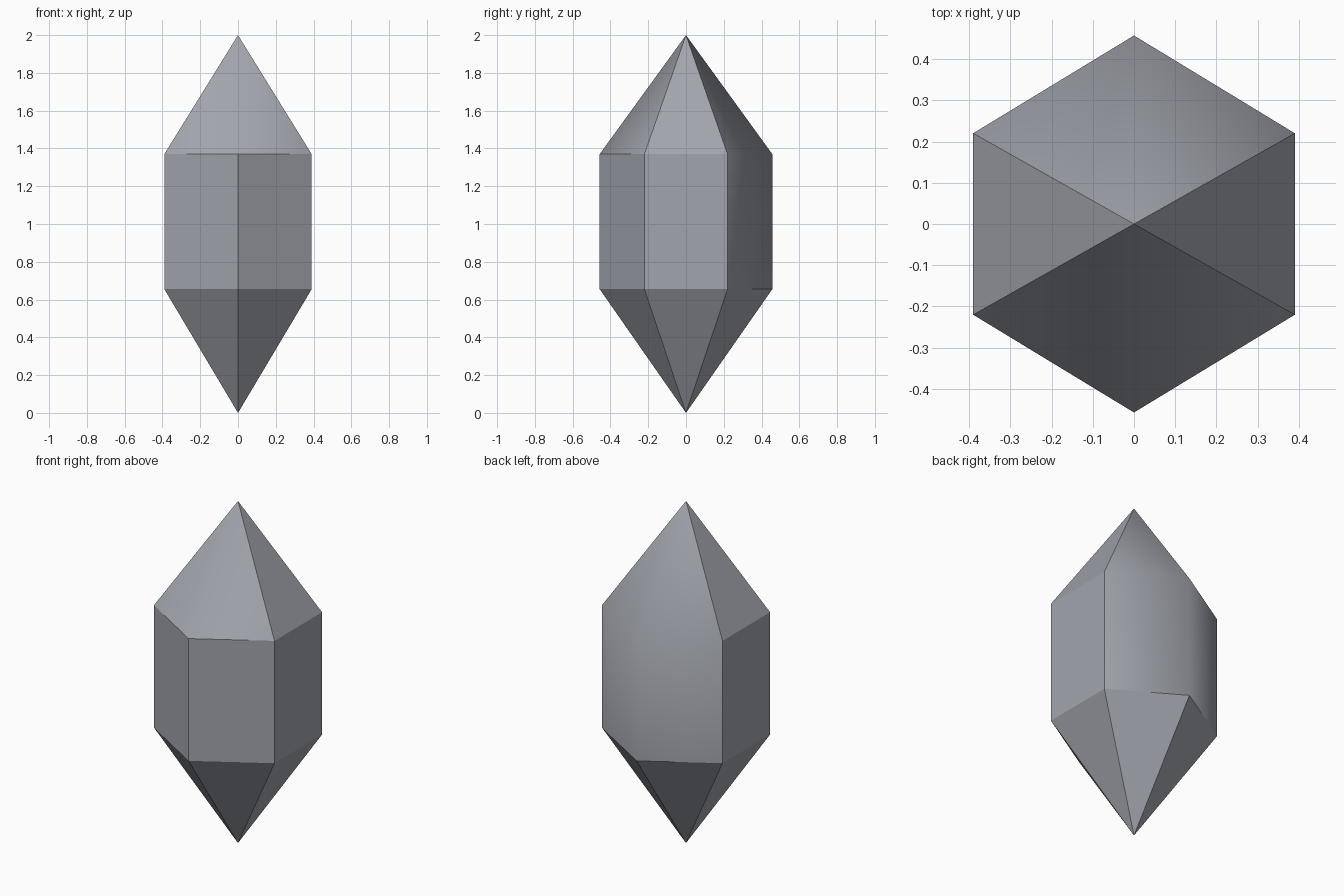
import bpy, bmesh
from math import sin, cos, pi
from mathutils import Vector

cube = bpy.data.objects.get("Cube")
if cube:
    bpy.data.objects.remove(cube, do_unlink=True)

LOW, HIGH, TOP = 0.655, 1.37, 2.0
HALF_X, HALF_Y, SIDE_Y = 0.39, 0.457, 0.22

# crystal stone colour
stone = bpy.data.materials.new("blue_grey_stone")
stone.use_nodes = True
colour = (0.36, 0.375, 0.42, 1)
stone.diffuse_color = colour
bsdf = next(n for n in stone.node_tree.nodes if n.type == 'BSDF_PRINCIPLED')
bsdf.inputs["Base Color"].default_value = colour

# six-sided body
bm = bmesh.new()
corners = [(0, HALF_Y), (-HALF_X, SIDE_Y), (-HALF_X, -SIDE_Y),
           (0, -HALF_Y), (HALF_X, -SIDE_Y), (HALF_X, SIDE_Y)]
rings = [[bm.verts.new((x, y, z)) for x, y in corners] for z in (LOW, HIGH)]
base, upper = rings
foot = bm.verts.new((0, 0, 0))
tip = bm.verts.new((0, 0, TOP))
for i in range(len(corners)):
    j = (i + 1) % len(corners)
    bm.faces.new((base[i], base[j], upper[j], upper[i]))
    bm.faces.new((upper[i], upper[j], tip))
    bm.faces.new((base[j], base[i], foot))
bmesh.ops.recalc_face_normals(bm, faces=bm.faces)

# soft edges: the front and back ridges of the tip, and the back of the body
for face in bm.faces:
    face.smooth = True
for edge in bm.edges:
    mid = (edge.verts[0].co + edge.verts[1].co) / 2
    on_ridge = abs(mid.x) < 0.001
    tip_ridge = on_ridge and mid.z > HIGH + 0.01
    back_ridge = on_ridge and mid.y > 0 and mid.z > LOW
    back_rim = abs(mid.z - HIGH) < 0.001 and mid.y > 0.1
    edge.smooth = tip_ridge or back_ridge or back_rim

mesh = bpy.data.meshes.new("crystal")
bm.to_mesh(mesh)
bm.free()
mesh.materials.append(stone)
crystal = bpy.data.objects.new("crystal", mesh)
bpy.context.collection.objects.link(crystal)
